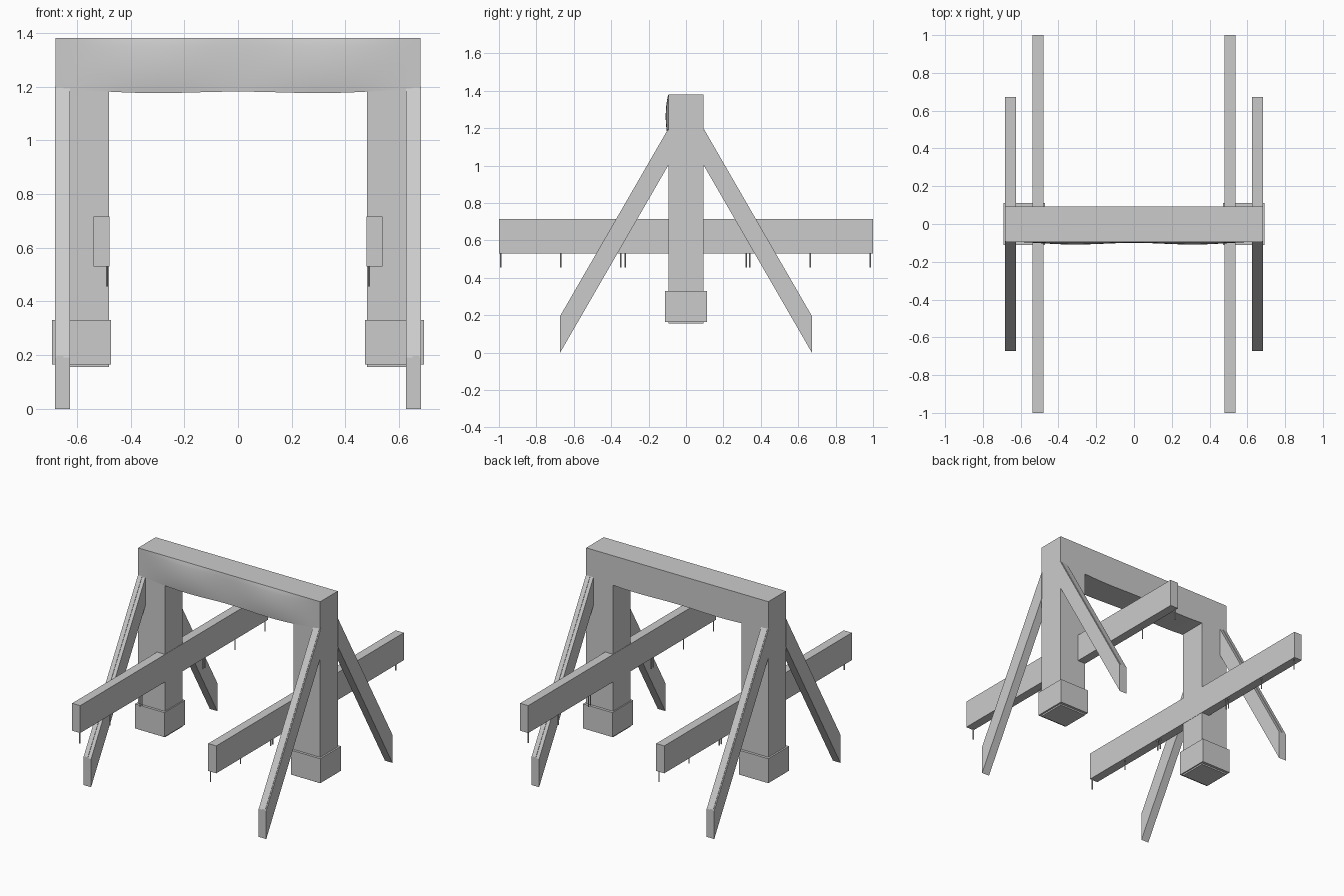
import bpy, bmesh, math

if "Cube" in bpy.data.objects:
    bpy.data.objects.remove(bpy.data.objects["Cube"])

def make_object(name, bm, smooth=False):
    bmesh.ops.recalc_face_normals(bm, faces=bm.faces)
    me = bpy.data.meshes.new(name)
    bm.to_mesh(me)
    bm.free()
    ob = bpy.data.objects.new(name, me)
    bpy.context.collection.objects.link(ob)
    if smooth:
        bpy.ops.object.select_all(action='DESELECT')
        ob.select_set(True)
        bpy.context.view_layer.objects.active = ob
        bpy.ops.object.shade_smooth_by_angle(angle=math.radians(35))
    return ob

def box(name, x, y, z):
    bm = bmesh.new()
    bmesh.ops.create_cube(bm, size=1)
    for v in bm.verts:
        v.co = [r[0] if c < 0 else r[1] for c, r in zip(v.co, (x, y, z))]
    return make_object(name, bm)

def side_profile(name, pts, x0, x1):
    """Extrude a y-z outline across x."""
    bm = bmesh.new()
    f = bm.faces.new([bm.verts.new((x0, y, z)) for y, z in pts])
    r = bmesh.ops.extrude_face_region(bm, geom=[f])
    for g in r['geom']:
        if isinstance(g, bmesh.types.BMVert):
            g.co.x = x1
    return make_object(name, bm)

def span(s, a, b):
    return tuple(sorted((s * a, s * b)))

# Top beam: two soft swellings on the front and a wavy lower edge
COLS, ROWS = 56, 14
bm = bmesh.new()
loops = []
for i in range(COLS + 1):
    x = -0.68 + 1.36 * i / COLS
    s = math.sin(math.pi * min(abs(x) / 0.64, 1)) ** 2
    wide = max(0, 1 - (abs(x) / 0.64) ** 4)
    pad = 0.4 * wide + 0.6 * s
    bottom = 1.19 - 0.009 * wide - 0.006 * s
    ring = []
    for j in range(ROWS + 1):
        t = j / ROWS
        swell = max(0, math.sin(math.pi * (0.12 + 0.88 * t))) ** 0.7
        ring.append((x, -0.094 - 0.015 * pad * swell, bottom + (1.38 - bottom) * t))
    ring += [(x, 0.093, 1.38), (x, 0.093, bottom)]
    loops.append([bm.verts.new(p) for p in ring])
n = len(loops[0])
for a, b in zip(loops, loops[1:]):
    for k in range(n):
        bm.faces.new((a[k], b[k], b[(k + 1) % n], a[(k + 1) % n]))
bm.faces.new(loops[0])
bm.faces.new(loops[-1])
make_object("top_beam", bm, smooth=True)

for s, side in ((-1, "left"), (1, "right")):
    # Upright post and its square foot block
    box(f"{side}_post", span(s, 0.48, 0.68), (-0.094, 0.093), (0.155, 1.195))
    box(f"{side}_foot_block", span(s, 0.472, 0.692), (-0.111, 0.111), (0.165, 0.33))

    # Long cross rail
    rail_x = span(s, 0.478, 0.538)
    box(f"{side}_cross_rail", rail_x, (-1, 1), (0.53, 0.715))

    # Thin pegs below the rail
    for i, y in enumerate((-0.99, -0.67, -0.349, -0.326, 0.321, 0.342, 0.665, 0.985)):
        bm = bmesh.new()
        bmesh.ops.create_cone(bm, cap_ends=True, segments=8, radius1=0.004,
                              radius2=0.004, depth=0.085)
        bmesh.ops.translate(bm, verts=bm.verts, vec=(s * 0.488, y, 0.4975))
        make_object(f"{side}_peg_{i + 1}", bm, smooth=True)

    # Slanted braces with a slim raised strip on the upper face
    for d, end in ((-1, "front"), (1, "back")):
        brace = [(0.09, 1.2), (0.673, 0.19), (0.673, 0.0), (0.09, 1.01)]
        side_profile(f"{side}_{end}_brace", [(d * y, z) for y, z in brace],
                     s * 0.626, s * 0.682)
        strip = [(0.095, 1.197), (0.673, 0.196), (0.673, 0.18), (0.095, 1.18)]
        side_profile(f"{side}_{end}_brace_strip", [(d * y, z) for y, z in strip],
                     s * 0.65, s * 0.675)
